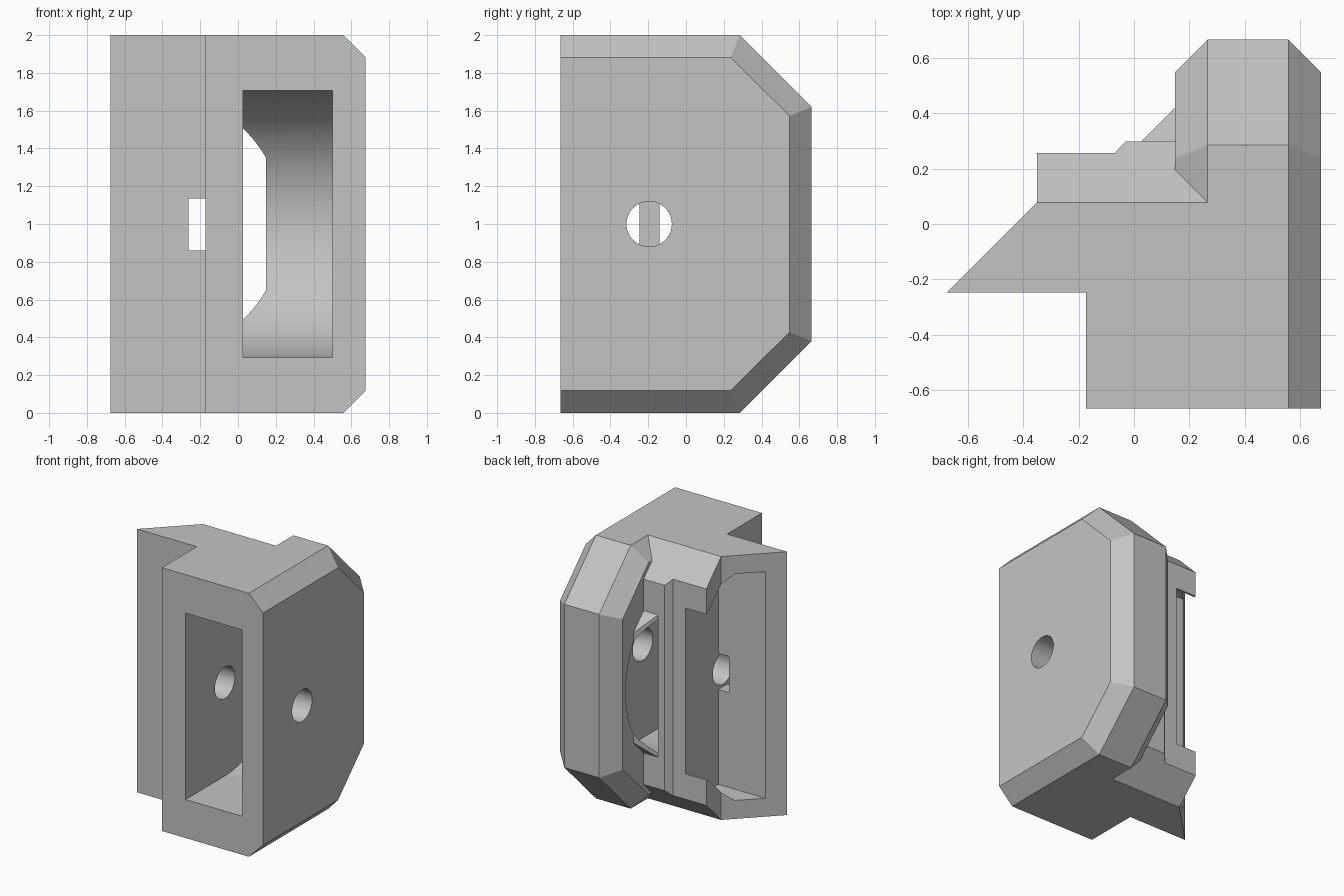
import bpy, bmesh, math
from mathutils import Vector

cube = bpy.data.objects.get("Cube")
if cube:
    bpy.data.objects.remove(cube, do_unlink=True)

grey = bpy.data.materials.new("plain_grey")
grey.use_nodes = True
grey.diffuse_color = (0.55, 0.55, 0.55, 1)
grey.node_tree.nodes["Principled BSDF"].inputs["Base Color"].default_value = (0.55, 0.55, 0.55, 1)


def finish(name, bm):
    bmesh.ops.recalc_face_normals(bm, faces=bm.faces)
    mesh = bpy.data.meshes.new(name)
    bm.to_mesh(mesh)
    bm.free()
    mesh.materials.append(grey)
    obj = bpy.data.objects.new(name, mesh)
    bpy.context.collection.objects.link(obj)
    return obj


def prism(name, points, axis, low, high):
    """Extrude an outline along x (points are y, z) or z (points are x, y)."""
    bm = bmesh.new()
    place = (lambda a, b: (low, a, b)) if axis == "x" else (lambda a, b: (a, b, low))
    face = bm.faces.new([bm.verts.new(place(a, b)) for a, b in points])
    top = bmesh.ops.extrude_face_region(bm, geom=[face])["geom"]
    step = Vector((high - low, 0, 0) if axis == "x" else (0, 0, high - low))
    bmesh.ops.translate(bm, vec=step, verts=[v for v in top if isinstance(v, bmesh.types.BMVert)])
    return finish(name, bm)


def hull(name, points):
    bm = bmesh.new()
    for p in points:
        bm.verts.new(p)
    bmesh.ops.convex_hull(bm, input=bm.verts)
    bmesh.ops.dissolve_limit(bm, angle_limit=0.01, verts=bm.verts, edges=bm.edges)
    return finish(name, bm)


def combine(obj, tool, operation):
    mod = obj.modifiers.new(operation.lower(), "BOOLEAN")
    mod.operation, mod.object, mod.solver = operation, tool, "EXACT"
    bpy.context.view_layer.objects.active = obj
    bpy.ops.object.modifier_apply(modifier=mod.name)
    bpy.data.objects.remove(tool, do_unlink=True)


def mirrored(half):
    """Complete an outline of (y, z) points about the middle height."""
    return half + [(y, 2 - z) for y, z in reversed(half)]


def round_bar(radius, count):
    return [(AXLE_Y + radius * math.cos(2 * math.pi * i / count),
             1 + radius * math.sin(2 * math.pi * i / count)) for i in range(count)]


FRONT, BACK, AXLE_Y = -0.665, 0.665, -0.195

# Wheel guard with chamfered rim
outer = mirrored([(FRONT, 0), (0.285, 0), (BACK, 0.38)])
inset = mirrored([(FRONT, 0.118), (0.237, 0.118), (0.548, 0.428)])
body = hull("housing", [(x, y, z) for xs, outline in (((0.265, 0.557), outer), ((0.148, 0.675), inset))
                        for x in xs for y, z in outline])

# Inner block and dovetail wing, with sloped upper and lower back edges
plan = [(-0.173, FRONT), (0.265, FRONT), (0.265, 0.298), (-0.03, 0.298), (-0.07, 0.256),
        (-0.35, 0.256), (-0.35, 0.078), (-0.675, -0.247), (-0.173, -0.247)]
wing = prism("wing", plan, "z", 0, 2)
slopes = prism("slopes", mirrored([(-1, 0), (0.078, 0), (0.378, 0.3)]), "x", -1, 1)
combine(wing, slopes, "INTERSECT")
combine(body, wing, "UNION")

# Wedge lip between block and rim
lip = hull("lip", [(x, y, z) for x, y, d in ((0.026, 0.298, 0.54), (0.16, 0.298, 0.54),
                                             (0.16, 0.432, 0.406), (0.026, 0.28, 0.54), (0.16, 0.28, 0.54))
                   for z in (1 - d, 1 + d)])
combine(body, lip, "UNION")

# Wheel slot: round at the back, straight to the front
R = 0.708
arc = [(AXLE_Y + R * math.sin(math.pi * i / 64), 1 - R * math.cos(math.pi * i / 64)) for i in range(65)]
slot = prism("slot", [(-1, 1 - R)] + arc + [(-1, 1 + R)], "x", 0.026, 0.5)
combine(body, slot, "DIFFERENCE")

# Wing pocket
pocket = prism("pocket", mirrored([(-0.14, 0.14), (0.01, 0.14), (0.24, 0.37), (0.5, 0.37)]),
               "x", -1, -0.173)
combine(body, pocket, "DIFFERENCE")

# Axle bore and nut window
bore = prism("bore", round_bar(0.12, 48), "x", -0.22, 1)
combine(body, bore, "DIFFERENCE")
window = prism("window", [(-0.4, 0.86), (-0.1, 0.86), (-0.1, 1.135), (-0.4, 1.135)], "x", -0.263, -0.173)
combine(body, window, "DIFFERENCE")

bpy.ops.object.select_all(action="DESELECT")
body.select_set(True)
bpy.context.view_layer.objects.active = body
bpy.ops.object.shade_smooth_by_angle(angle=math.radians(25))
